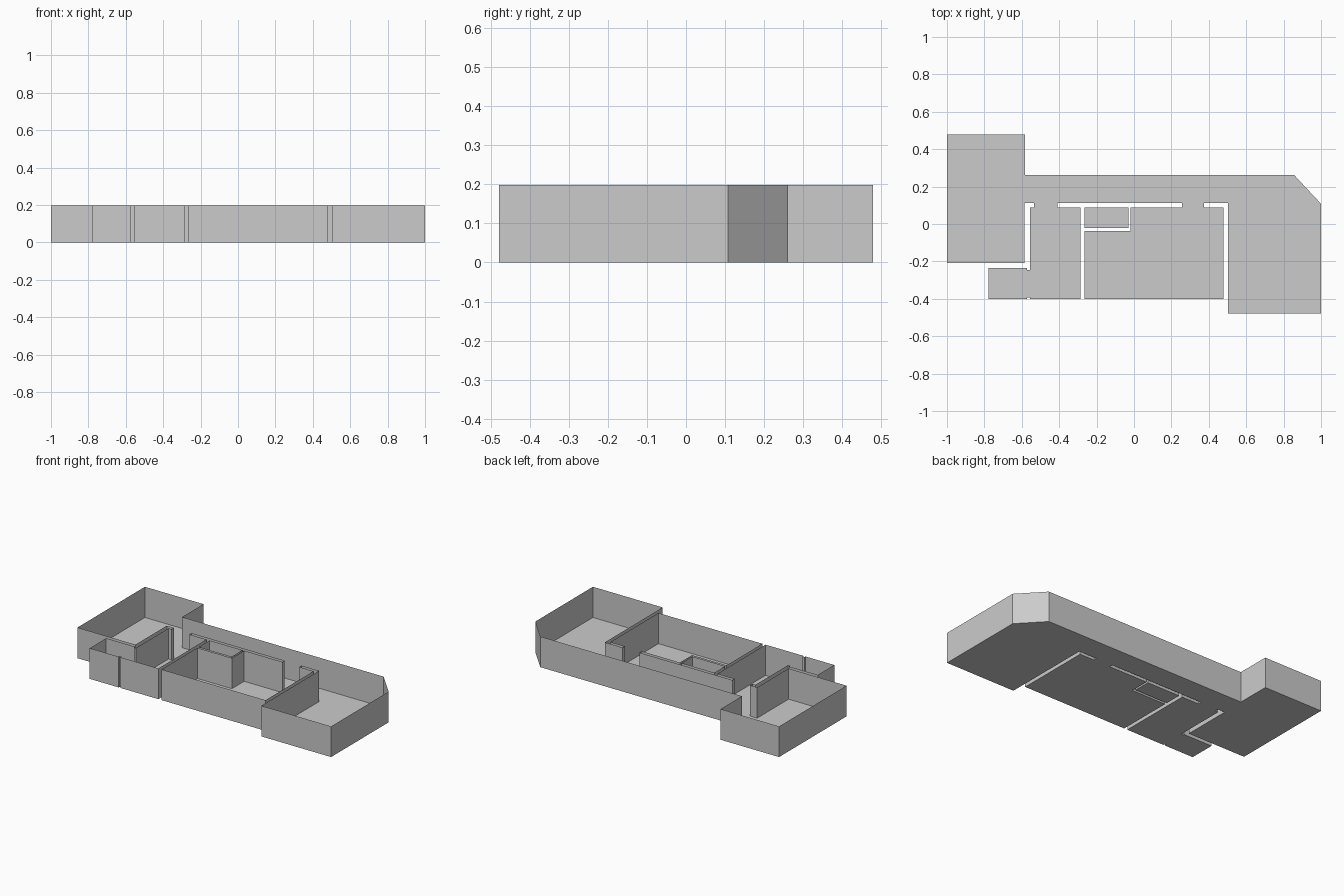
import bpy, bmesh

HEIGHT = 0.198


def open_shell(name, outline):
    """Thin-walled open tray: floor from the outline, walls raised along its edge."""
    bm = bmesh.new()
    low = [bm.verts.new((x, y, 0)) for x, y in outline]
    top = [bm.verts.new((x, y, HEIGHT)) for x, y in outline]
    bm.faces.new(low)
    n = len(low)
    for i in range(n):
        j = (i + 1) % n
        bm.faces.new((low[i], top[i], top[j], low[j]))
    bm.normal_update()
    # concave floor is split cleanly so slots stay open
    bmesh.ops.triangulate(bm, faces=[f for f in bm.faces if len(f.verts) > 4])
    mesh = bpy.data.meshes.new(name)
    bm.to_mesh(mesh)
    bm.free()
    obj = bpy.data.objects.new(name, mesh)
    bpy.context.collection.objects.link(obj)
    return obj


# Connected rooms, traced clockwise from above, joined through full-height doorways
apartment = [
    # left room back, corridor back wall, chamfered corner, right room
    (-1, 0.479), (-0.582, 0.479), (-0.582, 0.261), (0.857, 0.261),
    (1, 0.108), (1, -0.479), (0.502, -0.479), (0.502, 0.111),
    # doorway and large middle room, notched around the closet
    (0.375, 0.111), (0.375, 0.088), (0.478, 0.088), (0.478, -0.402),
    (-0.264, -0.402), (-0.264, -0.037), (-0.018, -0.037), (-0.018, 0.088),
    (0.256, 0.088), (0.256, 0.111),
    # doorway and small middle room
    (-0.409, 0.111), (-0.409, 0.088), (-0.287, 0.088), (-0.287, -0.402),
    (-0.557, -0.402), (-0.557, -0.392),
    # side door and washroom
    (-0.571, -0.392), (-0.571, -0.402), (-0.777, -0.402), (-0.777, -0.234),
    (-0.571, -0.234), (-0.571, -0.245), (-0.557, -0.245), (-0.557, 0.088),
    # doorway back to the corridor, left room front
    (-0.535, 0.088), (-0.535, 0.111), (-0.586, 0.111), (-0.586, -0.209),
    (-1, -0.209),
]
open_shell("apartment_rooms", apartment)

# Closed-off closet
open_shell("closet", [(-0.264, 0.088), (-0.03, 0.088), (-0.03, -0.022), (-0.264, -0.022)])
